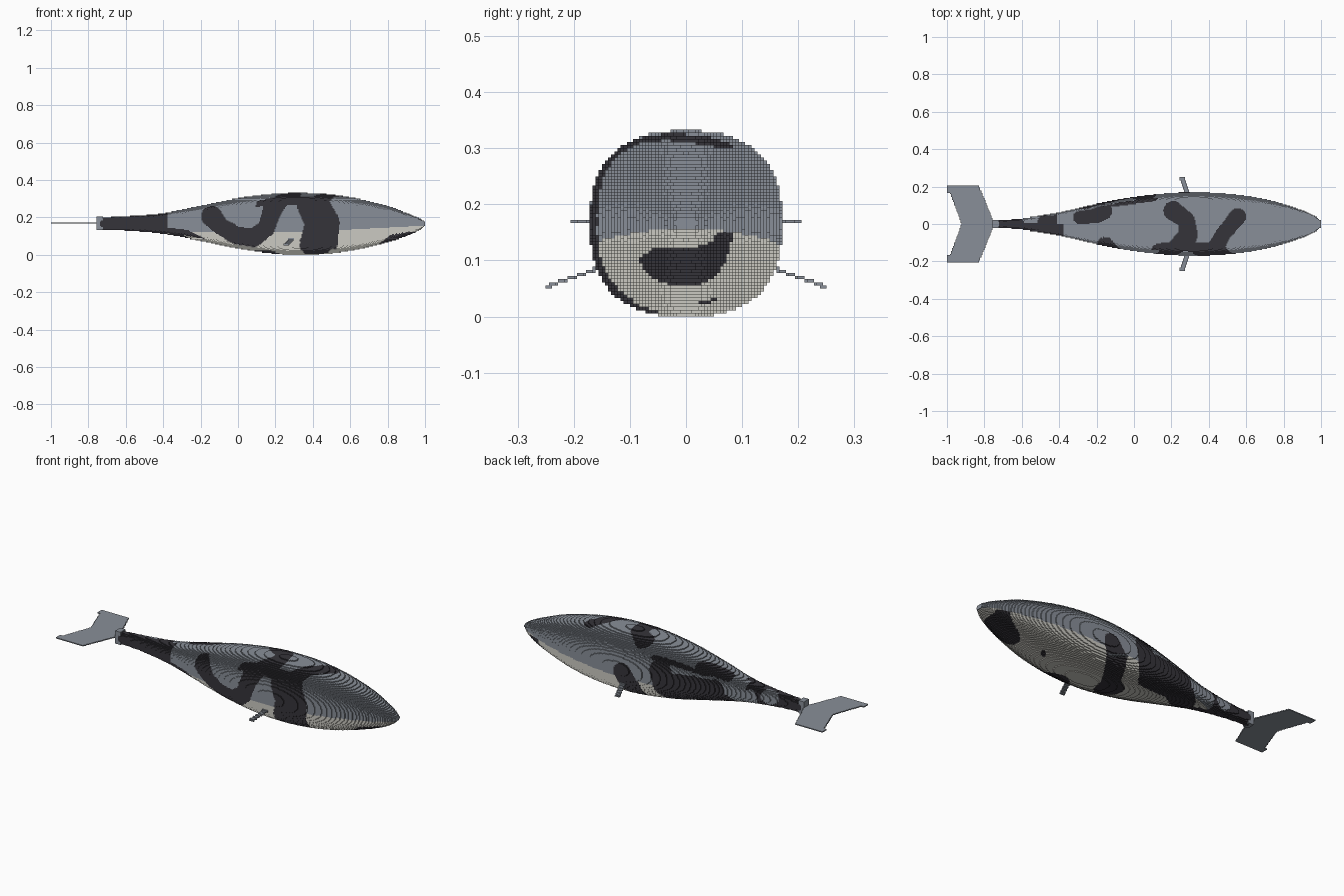
import bpy, math

if "Cube" in bpy.data.objects:
    bpy.data.objects.remove(bpy.data.objects["Cube"], do_unlink=True)

V = 1 / 180  # edge length of one block


def make_material(name, rgb):
    m = bpy.data.materials.new(name)
    m.use_nodes = True
    col = (*rgb, 1)
    m.diffuse_color = col
    bsdf = m.node_tree.nodes["Principled BSDF"]
    bsdf.inputs["Base Color"].default_value = col
    bsdf.inputs["Roughness"].default_value = 0.8
    return m


GREY, LIGHT, DARK = 0, 1, 2
MATS = [make_material("slate grey", (0.25, 0.275, 0.315)),
        make_material("pale belly", (0.60, 0.59, 0.54)),
        make_material("charcoal", (0.036, 0.034, 0.042))]

# Body profile: x, half width, top z, bottom z
PROFILE = [(-0.74, 0.020, 0.200, 0.135), (-0.60, 0.030, 0.207, 0.130),
           (-0.40, 0.062, 0.223, 0.112), (-0.20, 0.108, 0.263, 0.075),
           (0.00, 0.145, 0.303, 0.033), (0.20, 0.167, 0.327, 0.006),
           (0.35, 0.171, 0.331, 0.000), (0.50, 0.163, 0.322, 0.008),
           (0.65, 0.143, 0.298, 0.030), (0.80, 0.107, 0.262, 0.068),
           (0.90, 0.073, 0.225, 0.100), (0.96, 0.046, 0.200, 0.126),
           (1.00, 0.018, 0.178, 0.155)]


def section(x):
    """Smoothly interpolated half width, top and bottom at x."""
    i = 0
    while i < len(PROFILE) - 2 and x > PROFILE[i + 1][0]:
        i += 1
    a, b = PROFILE[i], PROFILE[i + 1]
    p, n = PROFILE[max(i - 1, 0)], PROFILE[min(i + 2, len(PROFILE) - 1)]
    h = b[0] - a[0]
    t = min(max((x - a[0]) / h, 0), 1)
    out = []
    for k in (1, 2, 3):
        ma = (b[k] - p[k]) / (b[0] - p[0]) * h
        mb = (n[k] - a[k]) / (n[0] - a[0]) * h
        out.append((2*t**3 - 3*t*t + 1) * a[k] + (t**3 - 2*t*t + t) * ma
                   + (3*t*t - 2*t**3) * b[k] + (t**3 - t*t) * mb)
    return out


SECTIONS = {i: section((i + 0.5) * V) for i in range(-140, 180)}


def in_body(x, y, z):
    w, top, bot = SECTIONS[math.floor(x / V)]
    c, h = (top + bot) / 2, (top - bot) / 2
    return abs(y / w) ** 2.5 + abs((z - c) / h) ** 2.5 <= 1


# Camouflage strokes: (u, v, radius) points joined by tapered strokes
RIGHT = [  # x, z
    [(-0.14, 0.205, 0.056), (-0.09, 0.15, 0.045), (-0.01, 0.105, 0.048),
     (0.08, 0.09, 0.05), (0.15, 0.14, 0.045), (0.18, 0.23, 0.05), (0.22, 0.33, 0.07)],
    [(0.22, 0.31, 0.03), (0.38, 0.31, 0.045)],
    [(0.40, 0.27, 0.085), (0.45, 0.17, 0.092), (0.43, 0.05, 0.10)],
    [(-0.40, 0.10, 0.05), (-0.28, 0.10, 0.035), (-0.15, 0.06, 0.012)]]
LEFT = [  # x, z
    [(0.28, 0.15, 0.055), (0.24, 0.08, 0.065)],
    [(0.06, 0.21, 0.06), (0.02, 0.13, 0.08), (-0.13, 0.14, 0.08), (-0.24, 0.16, 0.06)],
    [(-0.13, 0.08, 0.05), (-0.30, 0.11, 0.04)]]
TOP = [  # x, y
    [(0.21, 0.07, 0.052), (0.28, 0.02, 0.045), (0.29, -0.06, 0.05), (0.25, -0.13, 0.07)],
    [(0.13, -0.14, 0.035), (0.42, -0.15, 0.035)],
    [(0.44, -0.12, 0.045), (0.48, -0.05, 0.04), (0.555, 0.04, 0.045)],
    [(-0.29, 0.035, 0.035), (-0.20, 0.045, 0.04), (-0.16, 0.07, 0.045)],
    [(-0.14, 0.12, 0.03), (0.10, 0.15, 0.03)]]
BELLY = [  # x, y
    [(0.82, -0.01, 0.072), (0.88, 0.01, 0.072)],
    [(0.60, 0.02, 0.006), (0.62, 0.04, 0.014)],
    [(0.24, 0.15, 0.06), (0.20, 0.06, 0.05), (0.16, 0.0, 0.08)],
    [(0.02, 0.13, 0.05), (-0.2, 0.09, 0.06), (-0.32, 0.0, 0.06)],
    [(0.42, -0.15, 0.09), (0.42, -0.12, 0.08)]]


def on_stroke(strokes, u, v):
    for pts in strokes:
        for (ua, va, ra), (ub, vb, rb) in zip(pts, pts[1:]):
            du, dv = ub - ua, vb - va
            t = ((u - ua) * du + (v - va) * dv) / (du * du + dv * dv)
            t = min(max(t, 0), 1)
            if math.hypot(u - ua - t * du, v - va - t * dv) < ra + t * (rb - ra):
                return True
    return False


def body_colour(x, y, z):
    base = LIGHT if z < 0.122 + 0.055 * max(0, x - 0.35) else GREY
    # Dark tail, with pale breaks along its left side
    edge = -0.38 if y < 0 else -0.41
    if x < edge:
        gap = y > 0.008 and (math.hypot((x + 0.55) / 0.05, (z - 0.18) / 0.04) < 1
                             or math.hypot((x + 0.44) / 0.04, (z - 0.15) / 0.05) < 1)
        return base if gap else DARK
    w, top, bot = SECTIONS[math.floor(x / V)]
    rise = (z - (top + bot) / 2) / ((top - bot) / 2)
    side = y / w
    dark = ((rise > 0.6 and on_stroke(TOP, x, y))
            or (rise < -0.5 and on_stroke(BELLY, x, y))
            or (x > 0.75 and rise < -0.2 and on_stroke(BELLY[:1], x, y))
            or (side < -0.6 and on_stroke(RIGHT, x, z))
            or (side > 0.6 and on_stroke(LEFT, x, z)))
    return DARK if dark else base


# The six block faces: outward step and corner offsets
SIDES = [((1, 0, 0), ((1, 0, 0), (1, 1, 0), (1, 1, 1), (1, 0, 1))),
         ((-1, 0, 0), ((0, 0, 0), (0, 0, 1), (0, 1, 1), (0, 1, 0))),
         ((0, 1, 0), ((0, 1, 0), (0, 1, 1), (1, 1, 1), (1, 1, 0))),
         ((0, -1, 0), ((0, 0, 0), (1, 0, 0), (1, 0, 1), (0, 0, 1))),
         ((0, 0, 1), ((0, 0, 1), (1, 0, 1), (1, 1, 1), (0, 1, 1))),
         ((0, 0, -1), ((0, 0, 0), (0, 1, 0), (1, 1, 0), (1, 0, 0)))]


def block_part(name, lo, hi, inside, colour):
    """Fill a shape with blocks and keep only the outer faces."""
    span = [range(round(a / V), round(b / V)) for a, b in zip(lo, hi)]
    cells = {(i, j, k) for i in span[0] for j in span[1] for k in span[2]
             if inside((i + 0.5) * V, (j + 0.5) * V, (k + 0.5) * V)}
    verts, faces, slots = {}, [], []
    for i, j, k in sorted(cells):
        shade = None
        for (a, b, c), corners in SIDES:
            if (i + a, j + b, k + c) in cells:
                continue
            if shade is None:
                shade = colour((i + 0.5) * V, (j + 0.5) * V, (k + 0.5) * V)
            faces.append([verts.setdefault((i + p, j + q, k + r), len(verts))
                          for p, q, r in corners])
            slots.append(shade)
    mesh = bpy.data.meshes.new(name)
    mesh.from_pydata([(p * V, q * V, r * V) for p, q, r in verts], [], faces)
    for m in MATS:
        mesh.materials.append(m)
    mesh.polygons.foreach_set("material_index", slots)
    mesh.update()
    bpy.context.collection.objects.link(bpy.data.objects.new(name, mesh))


def grey(x, y, z):
    return GREY


# Streamlined body
block_part("body", (-0.74, -0.18, 0), (1, 0.18, 0.34), in_body, body_colour)

# Squared collar joining the tail
block_part("tail_collar", (-0.755, -0.022, 0.133), (-0.725, 0.022, 0.206),
           lambda x, y, z: True, grey)


# Swept tail flukes with squared tips
def in_flukes(x, y, z):
    s = abs(y) / 0.205
    front = -0.745 - 0.085 * s
    back = -1.01 if abs(y) > 0.165 else -0.922 - 0.075 * s
    return back < x < front


block_part("tail_flukes", (-1, -0.205, 0.164), (-0.74, 0.205, 0.175), in_flukes, grey)


# Thin drooping side fins
def in_fin(x, y, z):
    out = abs(y) - 0.165
    return (abs(x - 0.283 + 0.32 * out) < 0.014
            and abs(z - 0.083 + 0.36 * out) <= V * 0.55)


block_part("left_fin", (0.2, 0.15, 0.03), (0.33, 0.25, 0.11), in_fin, grey)
block_part("right_fin", (0.2, -0.25, 0.03), (0.33, -0.15, 0.11), in_fin, grey)
